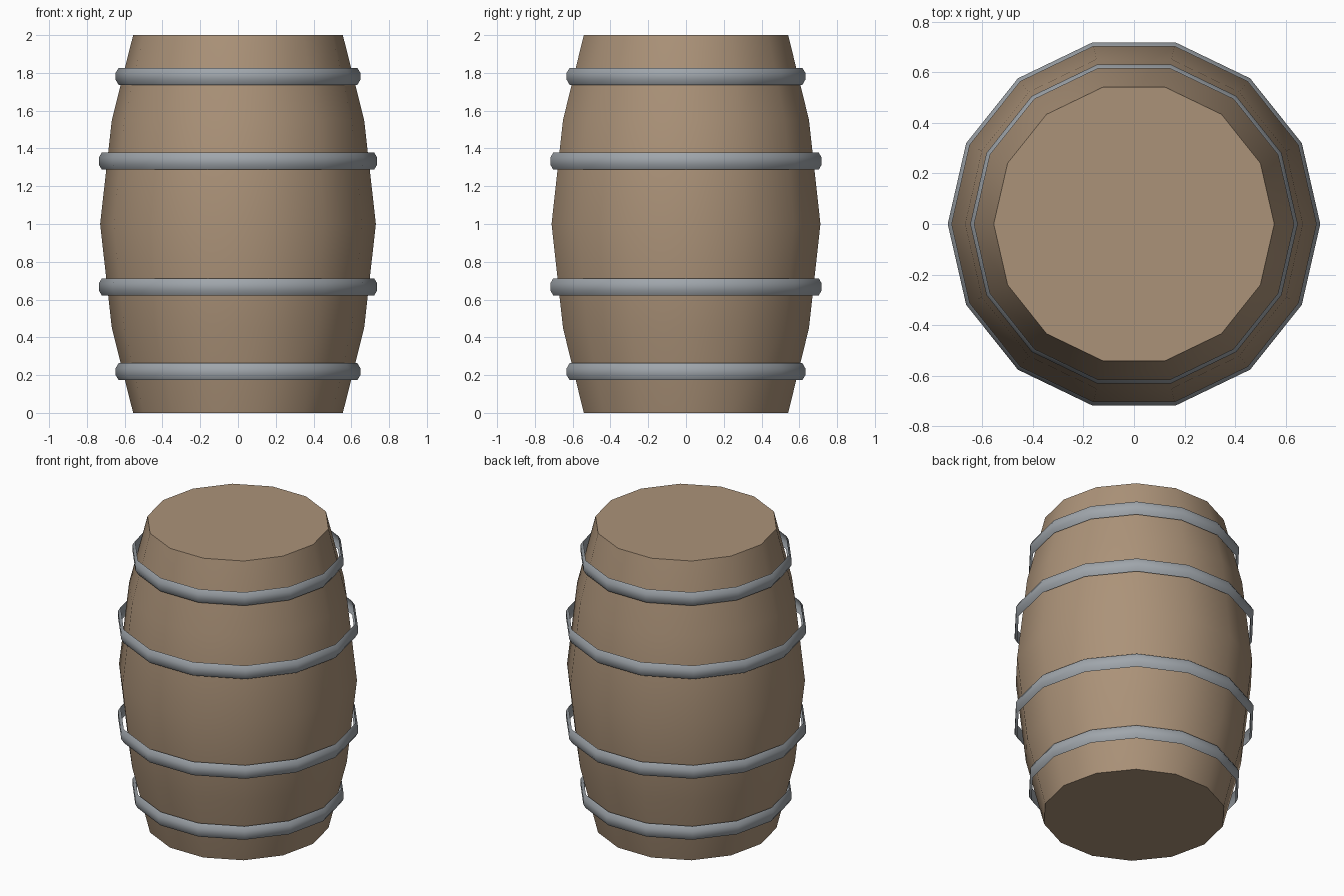
import bpy
import bmesh
from math import cos, sin, tau, radians

SIDES = 14

cube = bpy.data.objects.get("Cube")
if cube:
    bpy.data.objects.remove(cube, do_unlink=True)


def make_material(name, color):
    mat = bpy.data.materials.new(name)
    mat.use_nodes = True
    mat.diffuse_color = (*color, 1)
    mat.node_tree.nodes["Principled BSDF"].inputs["Base Color"].default_value = (*color, 1)
    return mat


def lathe(name, profile, mat, capped=False):
    """Turn a bottom-to-top (radius, height) profile around the z axis."""
    bm = bmesh.new()
    rings = [[bm.verts.new((r * cos(tau * i / SIDES), r * sin(tau * i / SIDES), z))
              for i in range(SIDES)] for r, z in profile]
    for low, high in zip(rings, rings[1:]):
        for i in range(SIDES):
            j = (i + 1) % SIDES
            bm.faces.new((low[i], low[j], high[j], high[i]))
    if capped:
        bm.faces.new(rings[0][::-1])
        bm.faces.new(rings[-1])
    mesh = bpy.data.meshes.new(name)
    bm.to_mesh(mesh)
    bm.free()
    mesh.materials.append(mat)
    obj = bpy.data.objects.new(name, mesh)
    bpy.context.collection.objects.link(obj)
    bpy.ops.object.select_all(action="DESELECT")
    obj.select_set(True)
    bpy.context.view_layer.objects.active = obj
    bpy.ops.object.shade_smooth_by_angle(angle=radians(40))
    return obj


wood = make_material("wood", (0.41, 0.29, 0.19))
metal = make_material("grey metal", (0.35, 0.38, 0.41))

# Bulging wooden body with flat ends
lathe("barrel_body",
      [(0.555, 0), (0.668, 0.45), (0.73, 1), (0.668, 1.55), (0.555, 2)], wood, capped=True)

# Thin hoops with bevelled rims, mirrored about the middle
for label, radius, offset in (("middle", 0.737, 0.333), ("end", 0.648, 0.782)):
    for side, sign in (("lower", -1), ("upper", 1)):
        z = 1 + sign * offset
        lathe(f"{side}_{label}_hoop",
              [(radius - 0.016, z - 0.045), (radius, z - 0.018),
               (radius, z + 0.018), (radius - 0.016, z + 0.045)], metal)
